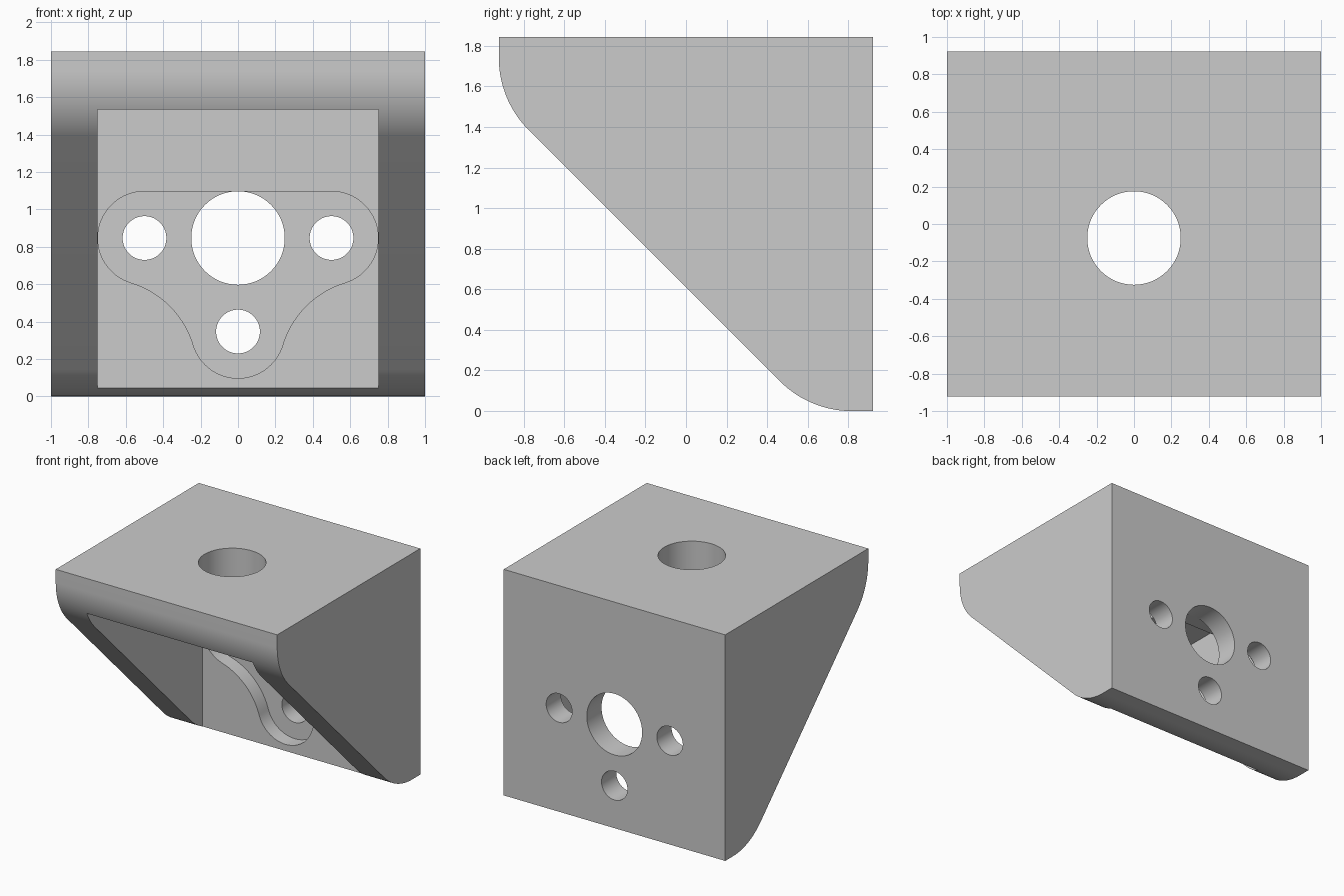
import bpy, bmesh, math
from mathutils import Vector

if "Cube" in bpy.data.objects:
    bpy.data.objects.remove(bpy.data.objects["Cube"])

HALF = 0.9225            # half depth
H = 2 * HALF             # height
T = 0.31                 # plate thickness
INNER = HALF - T         # front face of the back plate
HOLE_Z = 0.847
RECESS = 0.12

grey = bpy.data.materials.new("light grey")
grey.use_nodes = True
grey.diffuse_color = (0.6, 0.6, 0.6, 1)
grey.node_tree.nodes["Principled BSDF"].inputs["Base Color"].default_value = (0.6, 0.6, 0.6, 1)


def arc(cx, cy, r, a0, a1, n):
    """Points on an arc, angles in degrees."""
    angles = [math.radians(a0 + (a1 - a0) * i / n) for i in range(n + 1)]
    return [(cx + r * math.cos(a), cy + r * math.sin(a)) for a in angles]


def prism(name, points, axis, lo, hi):
    """Extrude a 2D outline along an axis."""
    place = {"x": lambda p: (lo, p[0], p[1]),
             "y": lambda p: (p[0], lo, p[1]),
             "z": lambda p: (p[0], p[1], lo)}[axis]
    bm = bmesh.new()
    face = bm.faces.new([bm.verts.new(place(p)) for p in points])
    new = bmesh.ops.extrude_face_region(bm, geom=[face])["geom"]
    shift = Vector([(hi - lo) * (axis == a) for a in "xyz"])
    bmesh.ops.translate(bm, vec=shift, verts=[v for v in new if isinstance(v, bmesh.types.BMVert)])
    bmesh.ops.recalc_face_normals(bm, faces=bm.faces)
    mesh = bpy.data.meshes.new(name)
    bm.to_mesh(mesh)
    bm.free()
    mesh.materials.append(grey)
    obj = bpy.data.objects.new(name, mesh)
    bpy.context.collection.objects.link(obj)
    return obj


def circle(cx, cy, r, n=64):
    return arc(cx, cy, r, 0, 360, n)[:-1]


# Wedge body with rounded toe and nose
R = 0.5
run = R * math.tan(math.radians(22.5))
edge = 0.61 + run
side = [(HALF, 0), (HALF, H), (-HALF, H)]
side += arc(-HALF + R, HALF + edge, R, 180, 225, 20)
side += arc(edge, R, R, 225, 270, 20)
bracket = prism("angle_bracket", side, "x", -1, 1)

# Open pocket between the side cheeks
pocket = [(-0.75, -1), (0.75, -1), (0.75, H - T), (-0.75, H - T)]
cutters = [prism("pocket_cutter", pocket, "y", -2, INNER)]

# Three-lobed recess outline, right half mirrored to the left
lobe, fillet = 0.2495, 0.5
s = math.sqrt(((lobe + fillet) ** 2 - 0.125) / 2)
fx, fz = 0.25 + s, HOLE_Z - 0.25 - s
top_ang = math.degrees(math.atan2(fz - HOLE_Z, fx - 0.5))
low_ang = math.degrees(math.atan2(fz - HOLE_Z + 0.5, fx))
half = arc(0.5, HOLE_Z, lobe, 90, top_ang, 32)
half += arc(fx, fz, fillet, top_ang + 180, low_ang + 180, 24)[1:]
half += arc(0, HOLE_Z - 0.5, lobe, low_ang, -90, 20)[1:]
outline = half + [(-x, z) for x, z in reversed(half[:-1])]
cutters.append(prism("recess_cutter", outline, "y", INNER - 0.1, INNER + RECESS))

# Holes through the back plate and the top plate
for x, z, r in [(0, HOLE_Z, 0.25), (0.5, HOLE_Z, 0.117),
                (-0.5, HOLE_Z, 0.117), (0, HOLE_Z - 0.5, 0.117)]:
    cutters.append(prism("back_hole_cutter", circle(x, z, r), "y", INNER - 0.05, 1.2))
cutters.append(prism("top_hole_cutter", circle(0, -0.075, 0.25), "z", H - T - 0.1, H + 0.2))

# Cut everything, then discard the cutters
for cutter in cutters:
    mod = bracket.modifiers.new(cutter.name, "BOOLEAN")
    mod.operation = "DIFFERENCE"
    mod.solver = "EXACT"
    mod.object = cutter
bpy.context.view_layer.update()
deps = bpy.context.evaluated_depsgraph_get()
result = bpy.data.meshes.new_from_object(bracket.evaluated_get(deps))
bracket.modifiers.clear()
bracket.data = result
for cutter in cutters:
    bpy.data.objects.remove(cutter)

# Smooth the curved walls, keep the corners sharp
bpy.ops.object.select_all(action="DESELECT")
bracket.select_set(True)
bpy.context.view_layer.objects.active = bracket
bpy.ops.object.shade_smooth_by_angle(angle=math.radians(30))
